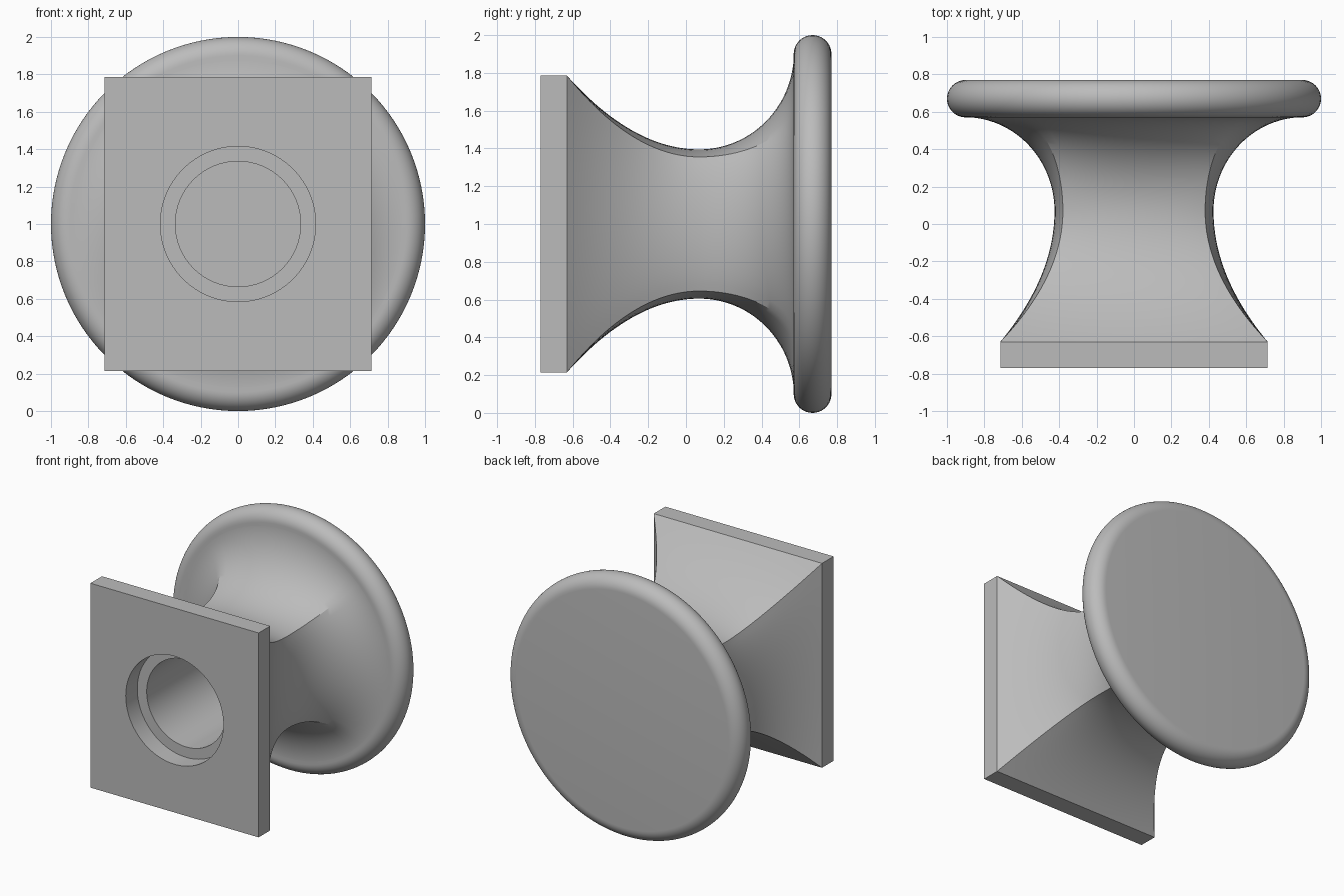
import bpy, bmesh
from math import sin, cos, pi, radians
from mathutils import Matrix, Vector

cube = bpy.data.objects.get("Cube")
if cube:
    bpy.data.objects.remove(cube, do_unlink=True)

grey = bpy.data.materials.new("plain grey")
grey.use_nodes = True
colour = (0.5, 0.5, 0.5, 1)
grey.diffuse_color = colour
grey.node_tree.nodes["Principled BSDF"].inputs["Base Color"].default_value = colour

CENTRE = Vector((0, 0, 1))
PLATE_FRONT, PLATE_BACK = -0.77, -0.63
DISC_FRONT, DISC_BACK = 0.57, 0.77
WAIST_Y = 0.07


def make(name, bm):
    bmesh.ops.recalc_face_normals(bm, faces=bm.faces)
    mesh = bpy.data.meshes.new(name)
    bm.to_mesh(mesh)
    bm.free()
    ob = bpy.data.objects.new(name, mesh)
    bpy.context.collection.objects.link(ob)
    mesh.materials.append(grey)
    return ob


def loft(name, rings):
    """Skin a row of closed rings and cap both ends."""
    bm = bmesh.new()
    rows = [[bm.verts.new(p) for p in ring] for ring in rings]
    n = len(rows[0])
    for a, b in zip(rows, rows[1:]):
        for i in range(n):
            j = (i + 1) % n
            bm.faces.new((a[i], a[j], b[j], b[i]))
    bm.faces.new(rows[0])
    bm.faces.new(rows[-1])
    return make(name, bm)


def circle(radius, y, n=128):
    return [CENTRE + Vector((radius * cos(2 * pi * i / n), y, radius * sin(2 * pi * i / n)))
            for i in range(n)]


def bore(ob, radius, y0, y1):
    cutter = loft(ob.name + "_cutter", [circle(radius, y0, 96), circle(radius, y1, 96)])
    cutter.hide_render = True
    mod = ob.modifiers.new("bore", "BOOLEAN")
    mod.operation = "DIFFERENCE"
    mod.solver = "EXACT"
    mod.object = cutter
    bpy.context.view_layer.objects.active = ob
    bpy.ops.object.modifier_apply(modifier=mod.name)
    bpy.data.objects.remove(cutter, do_unlink=True)


def smooth(ob, angle):
    bpy.ops.object.select_all(action="DESELECT")
    ob.select_set(True)
    bpy.context.view_layer.objects.active = ob
    bpy.ops.object.shade_smooth_by_angle(angle=radians(angle))


# Square mounting plate with a wide opening
bm = bmesh.new()
bmesh.ops.create_cube(bm, size=1, matrix=Matrix.Translation(
    CENTRE + Vector((0, (PLATE_FRONT + PLATE_BACK) / 2, 0)))
    @ Matrix.Diagonal((1.43, PLATE_BACK - PLATE_FRONT, 1.57, 1)))
plate = make("mounting_plate", bm)
bore(plate, 0.415, PLATE_FRONT - 0.1, PLATE_BACK + 0.1)
smooth(plate, 30)


# Waisted neck: rectangle at the plate, bulged sides at the waist, circle at the disc
def section(y, mid_x, mid_z, cor_x, cor_z, n=16):
    def side(mid, cor, across, i):
        a = pi / 4 * (2 * i / n - 1)
        k = (1 - cos(a)) / (1 - cos(pi / 4))
        return mid - (mid - cor) * k, across * sin(a) / sin(pi / 4)
    right = [Vector((d, y, s)) for d, s in
             (side(mid_x, cor_x, cor_z, i) for i in range(n))]
    top = [Vector((-s, y, d)) for d, s in
           (side(mid_z, cor_z, cor_x, i) for i in range(n))]
    half = right + top
    return [CENTRE + p for p in half] + [CENTRE + Vector((-p.x, y, -p.z)) for p in half]


plate_size = (0.715, 0.785, 0.715, 0.785)
waist_size = (0.425, 0.395, 0.38, 0.355)
disc_size = (0.905, 0.905, 0.64, 0.64)


def blend(a, b, t):
    return [p + (q - p) * t for p, q in zip(a, b)]


rings = []
for i in range(24):
    t = 1 - i / 24
    y = WAIST_Y + (PLATE_BACK - WAIST_Y) * t
    rings.append(section(y, *blend(waist_size, plate_size, t ** 2)))
for i in range(29):
    a = pi / 2 * i / 28
    y = WAIST_Y + (DISC_FRONT + 0.001 - WAIST_Y) * sin(a)
    rings.append(section(y, *blend(waist_size, disc_size, 1 - cos(a))))
neck = loft("neck", rings)
bore(neck, 0.335, PLATE_BACK - 0.1, DISC_FRONT - 0.01)
smooth(neck, 25)

# Round disc with a fully rounded rim
rim = (DISC_BACK - DISC_FRONT) / 2
middle = (DISC_BACK + DISC_FRONT) / 2
disc = loft("disc", [circle(1 - rim + rim * sin(pi * i / 20), middle - rim * cos(pi * i / 20))
                     for i in range(21)])
smooth(disc, 30)
